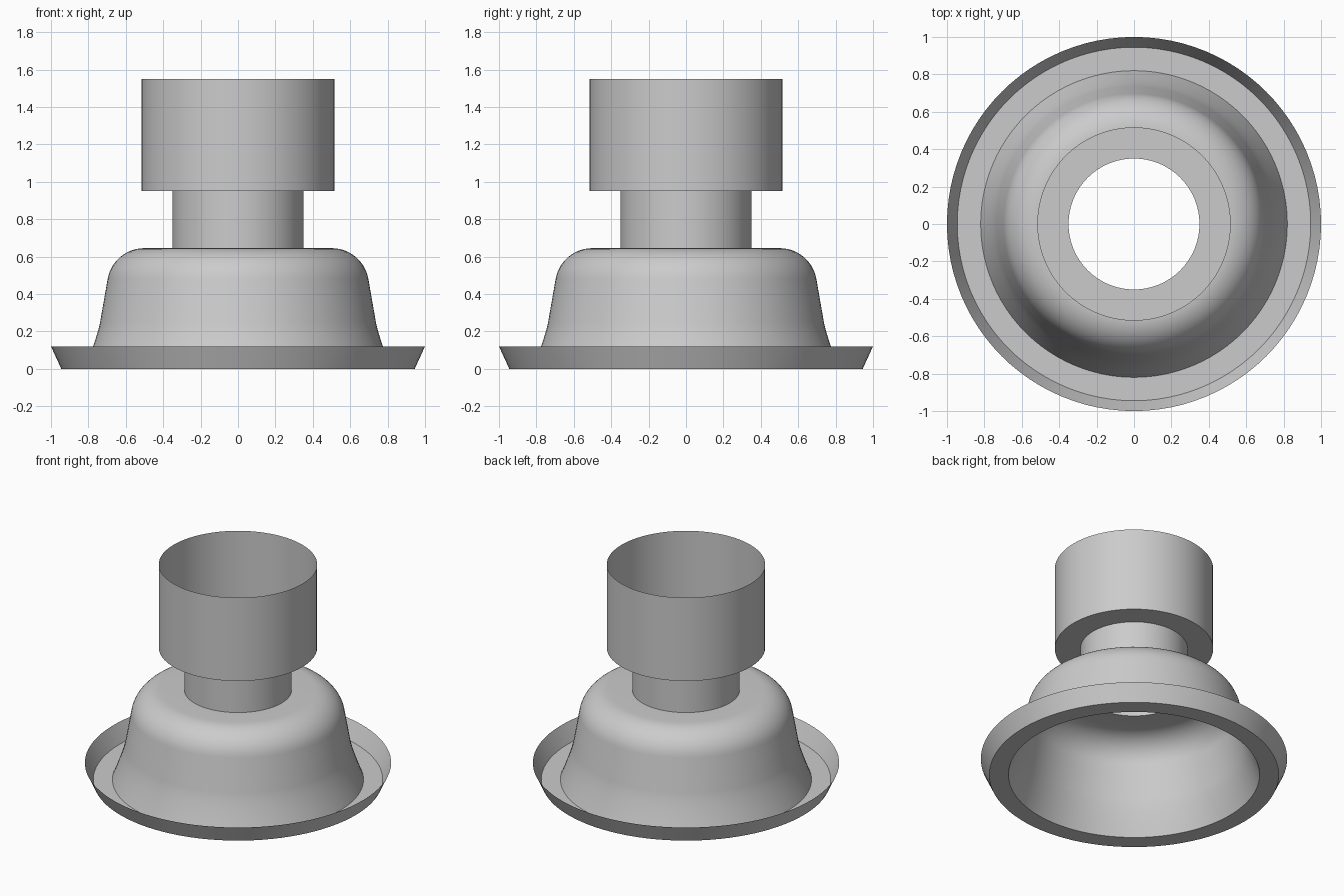
import bpy, bmesh, math
from mathutils import Vector

if "Cube" in bpy.data.objects:
    bpy.data.objects.remove(bpy.data.objects["Cube"])

SEGMENTS = 96

grey = bpy.data.materials.new("plain grey")
grey.diffuse_color = (0.6, 0.6, 0.6, 1)
grey.use_nodes = True
grey.node_tree.nodes["Principled BSDF"].inputs["Base Color"].default_value = grey.diffuse_color


def bezier(a, b, c, steps):
    """Quadratic curve from a to c, pulled towards b."""
    a, b, c = Vector(a), Vector(b), Vector(c)
    pts = []
    for i in range(steps + 1):
        t = i / steps
        pts.append(tuple(a * (1 - t) ** 2 + b * 2 * t * (1 - t) + c * t * t))
    return pts


def arc(corner, start, end, steps):
    """Rounded corner, close to a circular fillet."""
    c, s, e = Vector(corner), Vector(start), Vector(end)
    k = 0.58
    p1, p2 = s.lerp(c, k), e.lerp(c, k)
    pts = []
    for i in range(steps + 1):
        t = i / steps
        u = 1 - t
        pts.append(tuple(s * u**3 + p1 * 3 * u * u * t + p2 * 3 * u * t * t + e * t**3))
    return pts


def lathe(name, profile):
    """Open sheet made by turning (radius, height) points around z."""
    bm = bmesh.new()
    rings = []
    for r, z in profile:
        rings.append([bm.verts.new((r * math.cos(a), r * math.sin(a), z))
                      for a in (2 * math.pi * i / SEGMENTS for i in range(SEGMENTS))])
    for low, high in zip(rings, rings[1:]):
        for i in range(SEGMENTS):
            j = (i + 1) % SEGMENTS
            bm.faces.new((low[i], low[j], high[j], high[i]))
    mesh = bpy.data.meshes.new(name)
    bm.to_mesh(mesh)
    bm.free()
    mesh.materials.append(grey)
    obj = bpy.data.objects.new(name, mesh)
    bpy.context.collection.objects.link(obj)
    bpy.ops.object.select_all(action='DESELECT')
    obj.select_set(True)
    bpy.context.view_layer.objects.active = obj
    bpy.ops.object.shade_smooth_by_angle(angle=math.radians(30))
    return obj


# Flared rim with its flat base ring
lathe("base_rim", [(0.82, 0), (0.945, 0), (1.0, 0.12)])

# Bell-shaped body: flared foot, sloping wall, rounded shoulder, flat top
foot = bezier((0.82, 0), (0.756, 0.16), (0.738, 0.245), 6)
shoulder = arc((0.668, 0.645), (0.697, 0.48), (0.50, 0.645), 12)
lathe("bell_body", foot + shoulder + [(0.35, 0.645)])

# Narrow open neck
lathe("neck", [(0.35, 0.645), (0.35, 0.95)])

# Wide open cup with a ring-shaped floor
lathe("top_cup", [(0.35, 0.95), (0.517, 0.95), (0.517, 1.55)])
